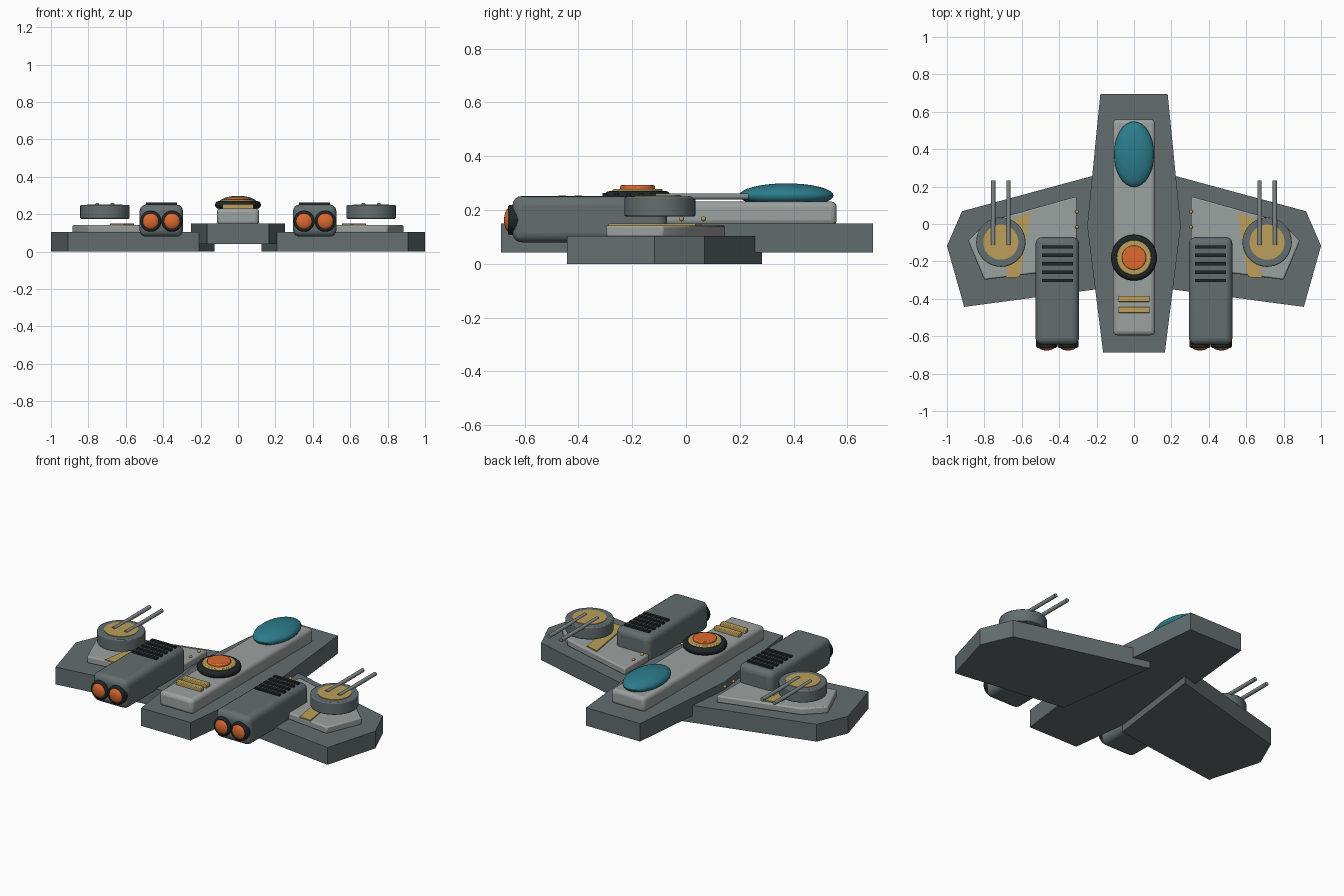
import bpy, bmesh, math
from mathutils import Matrix

if "Cube" in bpy.data.objects:
    bpy.data.objects.remove(bpy.data.objects["Cube"])


def material(name, rgb):
    m = bpy.data.materials.new(name)
    m.diffuse_color = (*rgb, 1)
    m.use_nodes = True
    m.node_tree.nodes["Principled BSDF"].inputs["Base Color"].default_value = m.diffuse_color
    return m


HULL = material("slate grey", (0.125, 0.155, 0.16))
LIGHT = material("pale grey", (0.33, 0.36, 0.35))
STEEL = material("steel grey", (0.22, 0.25, 0.25))
DARK = material("near black", (0.014, 0.019, 0.02))
GOLD = material("gold", (0.50, 0.35, 0.10))
ORANGE = material("orange", (0.72, 0.14, 0.03))
TEAL = material("teal glass", (0.025, 0.20, 0.26))


def finish(bm, name, mat, bevel=0.0, segments=3, smooth=True):
    bmesh.ops.recalc_face_normals(bm, faces=bm.faces)
    me = bpy.data.meshes.new(name)
    bm.to_mesh(me)
    bm.free()
    me.materials.append(mat)
    ob = bpy.data.objects.new(name, me)
    bpy.context.collection.objects.link(ob)
    if bevel:
        mod = ob.modifiers.new("rounded edges", 'BEVEL')
        mod.width, mod.segments = bevel, segments
        mod.limit_method, mod.angle_limit = 'ANGLE', math.radians(40)
    if smooth:
        bpy.ops.object.select_all(action='DESELECT')
        bpy.context.view_layer.objects.active = ob
        ob.select_set(True)
        bpy.ops.object.shade_smooth_by_angle(angle=math.radians(35))
    return ob


def slab(name, mat, outline, z0, z1, bevel=0.0, segments=3):
    """Extrude a flat outline between two heights."""
    bm = bmesh.new()
    face = bm.faces.new([bm.verts.new((x, y, z0)) for x, y in outline])
    new = bmesh.ops.extrude_face_region(bm, geom=[face])["geom"]
    bmesh.ops.translate(bm, vec=(0, 0, z1 - z0),
                        verts=[v for v in new if isinstance(v, bmesh.types.BMVert)])
    return finish(bm, name, mat, bevel, segments, smooth=bevel > 0)


def box(name, mat, x0, x1, y0, y1, z0, z1, bevel=0.0, segments=3):
    return slab(name, mat, [(x0, y0), (x1, y0), (x1, y1), (x0, y1)], z0, z1, bevel, segments)


def cylinder(name, mat, centre, radius, length, axis='Z', bevel=0.0, sides=40):
    bm = bmesh.new()
    turn = Matrix.Rotation(math.pi / 2, 4, 'X') if axis == 'Y' else Matrix()
    bmesh.ops.create_cone(bm, cap_ends=True, segments=sides, radius1=radius, radius2=radius,
                          depth=length, matrix=Matrix.Translation(centre) @ turn)
    return finish(bm, name, mat, bevel, 2)


def ellipsoid(name, mat, centre, radii, u=32, v=16):
    bm = bmesh.new()
    bmesh.ops.create_uvsphere(bm, u_segments=u, v_segments=v, radius=1,
                              matrix=Matrix.Translation(centre) @ Matrix.Diagonal((*radii, 1)))
    return finish(bm, name, mat)


def ring(name, mat, centre, major, minor):
    bpy.ops.mesh.primitive_torus_add(location=centre, major_radius=major, minor_radius=minor,
                                     major_segments=48, minor_segments=12)
    ob = bpy.context.object
    ob.name = name
    ob.data.materials.append(mat)
    bpy.ops.object.shade_smooth_by_angle(angle=math.radians(40))


# Central hull and raised spine
half = [(0.18, 0.695), (0.25, -0.01), (0.165, -0.688)]
slab("hull", HULL, half + [(-x, y) for x, y in reversed(half)], 0.042, 0.15)
box("spine", LIGHT, -0.113, 0.113, -0.595, 0.56, 0.14, 0.232, 0.022)
ellipsoid("canopy", TEAL, (0, 0.373, 0.254), (0.107, 0.175, 0.045))
for i, y in enumerate((-0.46, -0.40)):
    box(f"spine_bar_{i}", GOLD, -0.084, 0.084, y - 0.016, y + 0.016, 0.225, 0.254, 0.004, 2)

# Round reactor on the spine
ring("reactor_ring", DARK, (0, -0.18, 0.25), 0.102, 0.021)
cylinder("reactor_collar", GOLD, (0, -0.18, 0.2525), 0.093, 0.051, bevel=0.005)
cylinder("reactor_core", ORANGE, (0, -0.18, 0.266), 0.065, 0.052, bevel=0.006)

WING = [(0.125, 0.283), (0.92, 0.068), (1.0, -0.117), (0.908, -0.443), (0.208, -0.35)]
PLATE = [(0.305, 0.148), (0.78, 0.015), (0.887, -0.088), (0.80, -0.298), (0.305, -0.235)]
STRIPE = [(0.555, 0.058), (0.635, 0.035), (0.685, -0.288), (0.61, -0.284)]

for side, s in (("right", 1), ("left", -1)):
    def flip(pts):
        return [(s * x, y) for x, y in pts]

    # Wing with armour plate, stripe and rivets
    slab(f"{side}_wing", HULL, flip(WING), 0.0, 0.104)
    slab(f"{side}_wing_plate", LIGHT, flip(PLATE), 0.10, 0.143, 0.008, 2)
    slab(f"{side}_wing_stripe", GOLD, flip(STRIPE), 0.142, 0.15)
    for i, y in enumerate((-0.017, 0.065)):
        ellipsoid(f"{side}_rivet_{i}", GOLD, (s * 0.305, y, 0.167), (0.01, 0.01, 0.009), 12, 8)

    # Engine pod with vents and twin nozzles
    ex = s * 0.41
    box(f"{side}_engine", HULL, ex - 0.116, ex + 0.116, -0.645, -0.07, 0.08, 0.252, 0.035, 4)
    for i in range(5):
        y = -0.123 - i * 0.0448
        box(f"{side}_vent_{i}", DARK, ex - 0.083, ex + 0.083, y - 0.009, y + 0.009, 0.24, 0.263)
    for i, dx in enumerate((-0.057, 0.057)):
        cylinder(f"{side}_nozzle_{i}", DARK, (ex + dx, -0.64, 0.163), 0.056, 0.044, 'Y', 0.008, 32)
        ellipsoid(f"{side}_nozzle_glow_{i}", ORANGE, (ex + dx, -0.655, 0.163), (0.045, 0.021, 0.045))

    # Twin-barrel turret
    tx = s * 0.712
    cylinder(f"{side}_turret", HULL, (tx, -0.097, 0.213), 0.132, 0.074, bevel=0.006)
    cylinder(f"{side}_turret_cap", GOLD, (tx, -0.097, 0.246), 0.094, 0.014)
    for i, dx in enumerate((-0.041, 0.041)):
        cylinder(f"{side}_barrel_{i}", STEEL, (tx + dx, 0.06, 0.25), 0.0115, 0.346, 'Y', sides=12)
